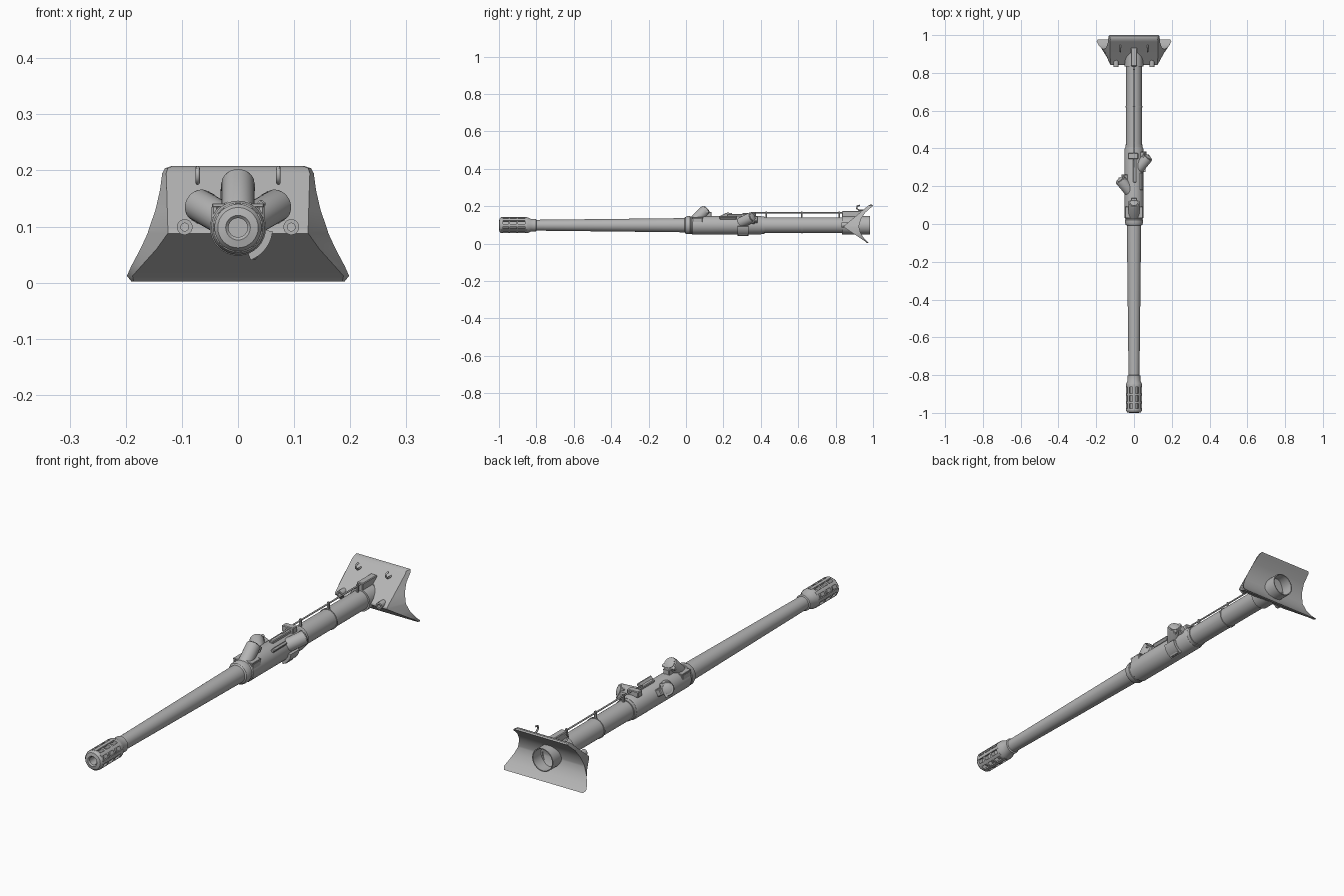
import bpy, bmesh, math
from mathutils import Vector, Matrix

if "Cube" in bpy.data.objects:
    bpy.data.objects.remove(bpy.data.objects["Cube"])

AXIS = 0.098  # height of the bore line
steel = bpy.data.materials.new("steel_grey")
steel.diffuse_color = (0.46, 0.46, 0.46, 1)
steel.use_nodes = True
steel.node_tree.nodes["Principled BSDF"].inputs["Base Color"].default_value = steel.diffuse_color


def finish(name, bm):
    bmesh.ops.recalc_face_normals(bm, faces=bm.faces)
    me = bpy.data.meshes.new(name)
    bm.to_mesh(me)
    bm.free()
    me.materials.append(steel)
    ob = bpy.data.objects.new(name, me)
    bpy.context.collection.objects.link(ob)
    return ob


def lathe(name, profile, origin=(0, 0, AXIS), direction=(0, 1, 0), segs=32, ring=False,
          start=0.0, sweep=math.tau):
    """Spin (radius, distance) points about a direction; ring closes the section."""
    bm = bmesh.new()
    rot = Vector((0, 0, 1)).rotation_difference(Vector(direction).normalized()).to_matrix()
    full = sweep > 6.28
    cols = []
    for i in range(segs if full else segs + 1):
        a = start + sweep * i / segs
        cols.append([bm.verts.new(rot @ Vector((r * math.cos(a), r * math.sin(a), d))
                                  + Vector(origin)) for r, d in profile])
    n = len(profile)
    for i in range(segs):
        a, b = cols[i], cols[(i + 1) % len(cols)]
        for j in range(n if ring else n - 1):
            k = (j + 1) % n
            bm.faces.new((a[j], a[k], b[k], b[j]))
    if full and not ring:
        bm.faces.new([c[0] for c in cols])
        bm.faces.new([c[-1] for c in cols])
    elif not full:
        bm.faces.new(cols[0])
        bm.faces.new(cols[-1])
    return finish(name, bm)


def tube(name, r_in, r_out, y0, y1, **kw):
    return lathe(name, [(r_in, y0), (r_out, y0), (r_out, y1), (r_in, y1)], ring=True, **kw)


def box(name, centre, size, roll=0.0, pitch=0.0, bevel=0.003):
    """Box, rolled about the bore direction and pitched about x."""
    bm = bmesh.new()
    bmesh.ops.create_cube(bm, size=1)
    bmesh.ops.scale(bm, vec=size, verts=bm.verts)
    bmesh.ops.bevel(bm, geom=bm.edges[:], offset=bevel, segments=1, affect='EDGES')
    m = Matrix.Translation(centre) @ Matrix.Rotation(roll, 4, 'Y') @ Matrix.Rotation(pitch, 4, 'X')
    bm.transform(m)
    return finish(name, bm)


def wire(name, pts, radius):
    cu = bpy.data.curves.new(name, 'CURVE')
    cu.dimensions = '3D'
    cu.bevel_depth, cu.bevel_resolution, cu.use_fill_caps = radius, 2, True
    sp = cu.splines.new('POLY')
    sp.points.add(len(pts) - 1)
    for p, c in zip(sp.points, pts):
        p.co = (*c, 1)
    cu.materials.append(steel)
    ob = bpy.data.objects.new(name, cu)
    bpy.context.collection.objects.link(ob)


# Tapered barrel, sleeve and rear tube
lathe("barrel", [(0.029, -0.83), (0.029, -0.80), (0.038, 0.0), (0.038, 0.05)])
lathe("sleeve", [(0.038, -0.008), (0.044, -0.004), (0.048, 0.006), (0.048, 0.022), (0.046, 0.024),
                 (0.046, 0.030), (0.050, 0.034), (0.050, 0.395), (0.047, 0.405)])
lathe("rear_tube", [(0.042, 0.39), (0.042, 0.90)])
tube("tube_band", 0.041, 0.045, 0.617, 0.624)
tube("sleeve_band", 0.041, 0.046, 0.405, 0.42)

# Muzzle brake: rounded front ring, neck, baffles and outer slats
lathe("muzzle_ring", [(0.017, -0.995), (0.022, -1.0), (0.036, -0.997), (0.042, -0.988),
                      (0.042, -0.978), (0.017, -0.978)], ring=True)
lathe("muzzle_neck", [(0.029, -0.80), (0.034, -0.803), (0.034, -0.83), (0.042, -0.845),
                      (0.042, -0.862), (0.018, -0.862)])
for y in (-0.945, -0.902):
    tube("muzzle_baffle", 0.017, 0.041, y - 0.005, y + 0.005)
tube("muzzle_bore", 0.017, 0.021, -0.98, -0.86)
for i in range(8):
    tube("muzzle_slat", 0.035, 0.043, -0.988, -0.85, segs=3,
         start=i * math.pi / 4 - 0.17, sweep=0.34)

# Shield: wedge front and hollow back, rows of (z, front y, front half width, rear y, rear half width)
rows = [(.208, .985, .115, .994, .118), (.204, .976, .125, 1.0, .130), (.195, .965, .128, .992, .135),
        (.165, .930, .127, .958, .139), (.130, .888, .126, .935, .147), (.095, .845, .125, .925, .159),
        (.088, .843, .125, .925, .161), (.060, .885, .145, .932, .174), (.030, .930, .172, .950, .190),
        (.012, .957, .188, .968, .198), (.002, .968, .186, .978, .190)]
bm = bmesh.new()
loops = [[bm.verts.new(p) for p in ((-xf, yf, z), (xf, yf, z), (xr, yr, z), (-xr, yr, z))]
         for z, yf, xf, yr, xr in rows]
for a, b in zip(loops, loops[1:]):
    for j in range(4):
        k = (j + 1) % 4
        bm.faces.new((a[j], a[k], b[k], b[j]))
bm.faces.new(loops[0])
bm.faces.new(loops[-1])
finish("shield", bm)

# Shield collar, rear socket, lifting hooks and sight ports
tube("shield_collar", 0.040, 0.049, 0.835, 0.93)
box("collar_hump", (0, 0.885, 0.150), (0.030, 0.10, 0.046))
tube("rear_socket", 0.046, 0.050, 0.90, 0.985)
for s in (-1, 1):
    tube("sight_port", 0.007, 0.014, 0.832, 0.88, origin=(s * 0.095, 0, 0.099), segs=20)
    wire("lifting_hook", [(s * 0.072, 0.955, 0.178), (s * 0.072, 0.925, 0.178), (s * 0.072, 0.912, 0.188),
                          (s * 0.072, 0.916, 0.201), (s * 0.072, 0.930, 0.204)], 0.004)

# Three slanted branch cylinders with caps and latch knobs
for label, deg, y0 in (("top", 90, 0.02), ("left", 150, 0.145), ("right", 30, 0.265)):
    a = math.radians(deg)
    out = Vector((math.cos(a), 0, math.sin(a)))
    d = (out + Vector((0, 1.05, 0))).normalized()
    o = Vector((0, y0, AXIS))
    lathe(label + "_branch", [(0.029, 0.0), (0.029, 0.118), (0.026, 0.124)], o, d, 24)
    lathe(label + "_branch_cap", [(0.020, 0.12), (0.020, 0.127), (0.012, 0.130)], o, d, 20)
    # clamp behind the branch
    roll = math.pi / 2 - a
    base = out * 0.056 + Vector((0, y0 + 0.095, AXIS))
    box(label + "_clamp", base, (0.030, 0.045, 0.030), roll)
    lathe(label + "_clamp_knob", [(0.007, -0.03), (0.007, 0.03)],
          base + out * 0.016, (out.z, 0, -out.x), 12)

# Saddle plates, side brackets and latch arms on the sleeve
for s in (-1, 1):
    box("saddle_side", (s * 0.041, 0.062, 0.115), (0.012, 0.055, 0.045))
    box("saddle_lip", (s * 0.034, 0.062, 0.138), (0.024, 0.060, 0.006), bevel=0.001)
box("top_latch_block", (-0.005, 0.36, 0.155), (0.055, 0.030, 0.026))
box("top_latch_arm", (0.004, 0.285, 0.150), (0.018, 0.13, 0.014))
box("side_latch_arm", (0.040, 0.225, 0.138), (0.014, 0.09, 0.018), 0.7)
tube("lower_clamp", 0.046, 0.062, 0.275, 0.335, segs=10, start=0.1, sweep=1.1)
box("clamp_foot", (0.028, 0.305, 0.050), (0.016, 0.050, 0.016), 0.5)

# Control rod along the top of the rear tube
wire("control_rod", [(0, 0.30, 0.158), (0, 0.38, 0.165), (0, 0.86, 0.165)], 0.0035)
for y in (0.43, 0.62, 0.82):
    box("rod_post", (0, y, 0.154), (0.010, 0.008, 0.036), bevel=0.001)

# Smooth the round parts and keep the edges sharp
for ob in bpy.data.objects:
    ob.select_set(ob.type == 'MESH')
    if ob.type == 'MESH':
        bpy.context.view_layer.objects.active = ob
bpy.ops.object.shade_smooth_by_angle(angle=math.radians(32))
